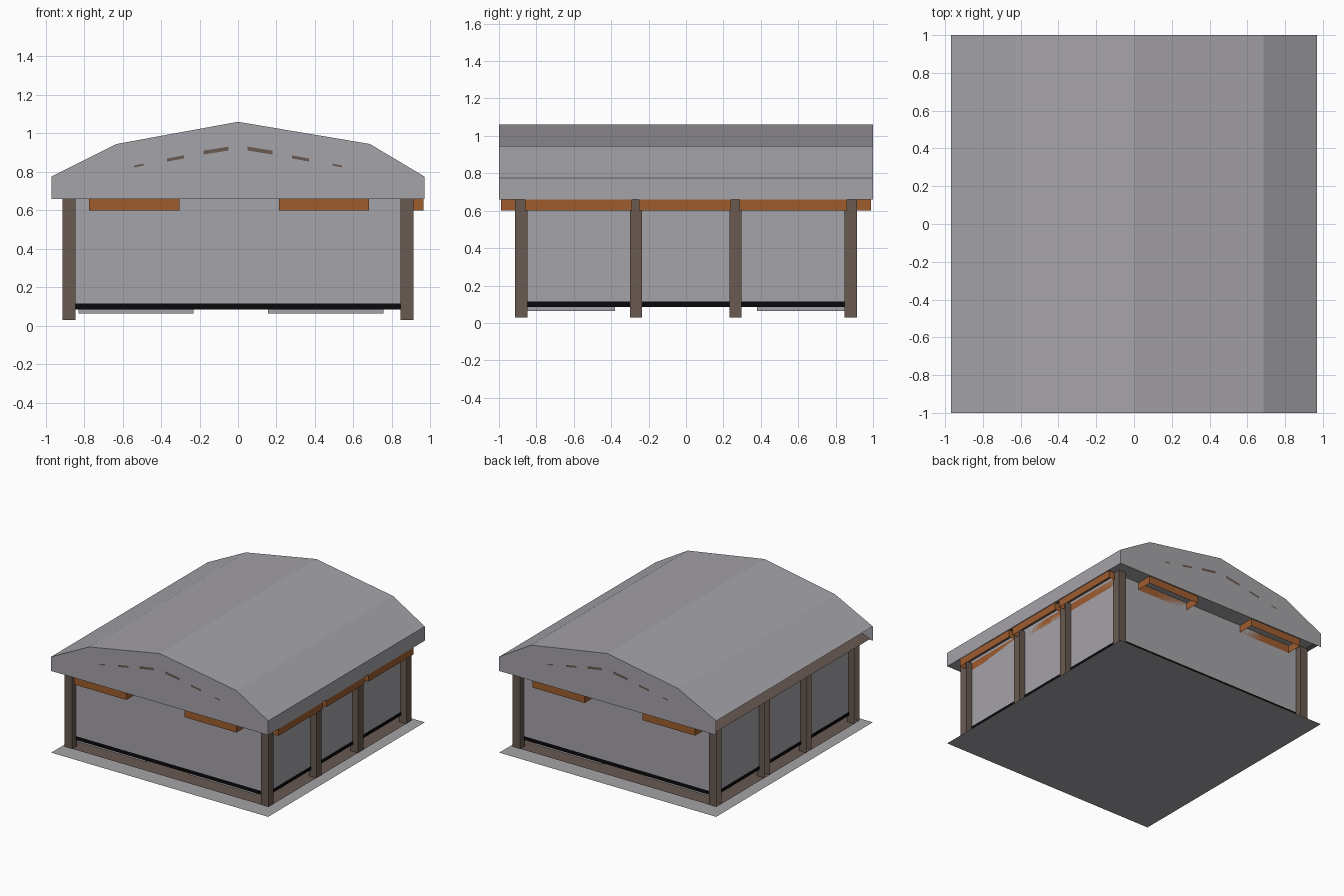
import bpy, bmesh
from mathutils import Vector

if "Cube" in bpy.data.objects:
    bpy.data.objects.remove(bpy.data.objects["Cube"])


def mat(name, rgb):
    m = bpy.data.materials.new(name)
    m.diffuse_color = (*rgb, 1)
    m.use_nodes = True
    m.node_tree.nodes["Principled BSDF"].inputs["Base Color"].default_value = m.diffuse_color
    return m


GREY = mat("light grey", (0.375, 0.366, 0.392))
WOOD = mat("dark wood", (0.138, 0.102, 0.082))
ORANGE = mat("orange timber", (0.342, 0.107, 0.027))
BLACK = mat("black trim", (0.003, 0.003, 0.004))


def finish(name, bm, material):
    me = bpy.data.meshes.new(name)
    bm.to_mesh(me)
    bm.free()
    me.materials.append(material)
    ob = bpy.data.objects.new(name, me)
    bpy.context.collection.objects.link(ob)
    return ob


def box(name, x, y, z, material, skip=()):
    """Box from ranges; skip lists outward directions left open."""
    bm = bmesh.new()
    bmesh.ops.create_cube(bm, size=1)
    bm.normal_update()
    gone = [f for f in bm.faces if any(f.normal.dot(Vector(s)) > 0.9 for s in skip)]
    bmesh.ops.delete(bm, geom=gone, context='FACES')
    for v in bm.verts:
        v.co = [r[0] if c < 0 else r[1] for c, r in zip(v.co, (x, y, z))]
    return finish(name, bm, material)


def sheet(name, points, material):
    bm = bmesh.new()
    bm.faces.new([bm.verts.new(p) for p in points])
    return finish(name, bm, material)


def flat(name, x, y, z, material):
    return sheet(name, [(x[0], y[0], z), (x[1], y[0], z), (x[1], y[1], z), (x[0], y[1], z)], material)


def strip(bm, profile, y):
    """Sweep an open x-z profile along y."""
    a = [bm.verts.new((px, -y, pz)) for px, pz in profile]
    b = [bm.verts.new((px, y, pz)) for px, pz in profile]
    for i in range(len(a) - 1):
        bm.faces.new((a[i], a[i + 1], b[i + 1], b[i]))
    return a, b


# Roof: faceted shell with gables, left eave open
profile = [(-0.97, 0.775), (-0.63, 0.945), (0, 1.06), (0.685, 0.945), (0.97, 0.775), (0.97, 0.66)]
bm = bmesh.new()
a, b = strip(bm, profile, 1.0)
for ring, y in ((a, -1), (b, 1)):
    corner = bm.verts.new((-0.97, y, 0.66))
    loop = ring + [corner]
    bm.faces.new(loop[::-1] if y < 0 else loop)
bmesh.ops.recalc_face_normals(bm, faces=bm.faces)
finish("roof", bm, GREY)

# Wooden ceiling under the roof
bm = bmesh.new()
strip(bm, [(-0.95, 0.67), (-0.56, 0.83), (0, 0.93), (0.56, 0.83), (0.95, 0.67)], 0.995)
finish("ceiling", bm, WOOD)

# Ceiling ends showing as slivers on both gables
for y in (-1.001, 1.001):
    for x0, z0, x1, z1, h in ((0.05, 0.921, 0.18, 0.9, 0.01), (0.28, 0.878, 0.37, 0.861, 0.008),
                              (0.49, 0.838, 0.54, 0.828, 0.005)):
        for s in (-1, 1):
            sheet("gable_sliver", [(s * x0, y, z0 - h), (s * x1, y, z1 - h),
                                   (s * x1, y, z1 + h), (s * x0, y, z0 + h)], WOOD)

# Ground slab and raised wooden floor
flat("ground_slab", (-0.97, 0.97), (-1, 1), 0.0, GREY)
flat("wooden_floor", (-0.91, 0.91), (-0.91, 0.91), 0.03, WOOD)

# Walls with black bottom trim, soffits at the gable ends
W = 0.86
box("walls", (-W, W), (-W, W), (0.085, 0.68), GREY, skip=((0, 0, 1), (0, 0, -1)))
T = W + 0.004
box("bottom_trim", (-T, T), (-T, T), (0.085, 0.115), BLACK, skip=((0, 0, 1), (0, 0, -1)))
for s in (-1, 1):
    flat("soffit", (-0.9, 0.97), sorted((s * W, s * 1.0)), 0.661, GREY)

# Low grey boxes just visible under the walls
for x in ((-0.83, -0.23), (0.155, 0.755)):
    for y in ((-0.85, -0.38), (0.38, 0.85)):
        box("inner_box", x, y, (0.065, 0.1), GREY)

# Posts: closed on the right, open outwards on the left
for y in (-0.88, -0.267, 0.265, 0.88):
    yr = (y - 0.033, y + 0.033)
    box("right_post", (0.845, 0.912), yr, (0.03, 0.66), WOOD)
    box("left_post", (-0.912, -0.845), yr, (0.03, 0.66), WOOD,
        skip=((-1, 0, 0), (0, 0, 1), (0, 0, -1)))

# Orange eave beams: right side between posts, two on each gable end
OPEN = ((0, 0, -1), (0, 0, 1))
for y in ((-0.86, -0.29), (-0.25, 0.24), (0.285, 0.86)):
    box("side_beam", (W, 0.965), y, (0.6, 0.66), ORANGE, skip=OPEN)
for s in (-1, 1):
    for x in ((-0.775, -0.305), (0.213, 0.68)):
        box("end_beam", x, sorted((s * W, s * 0.99)), (0.6, 0.66), ORANGE, skip=OPEN)
